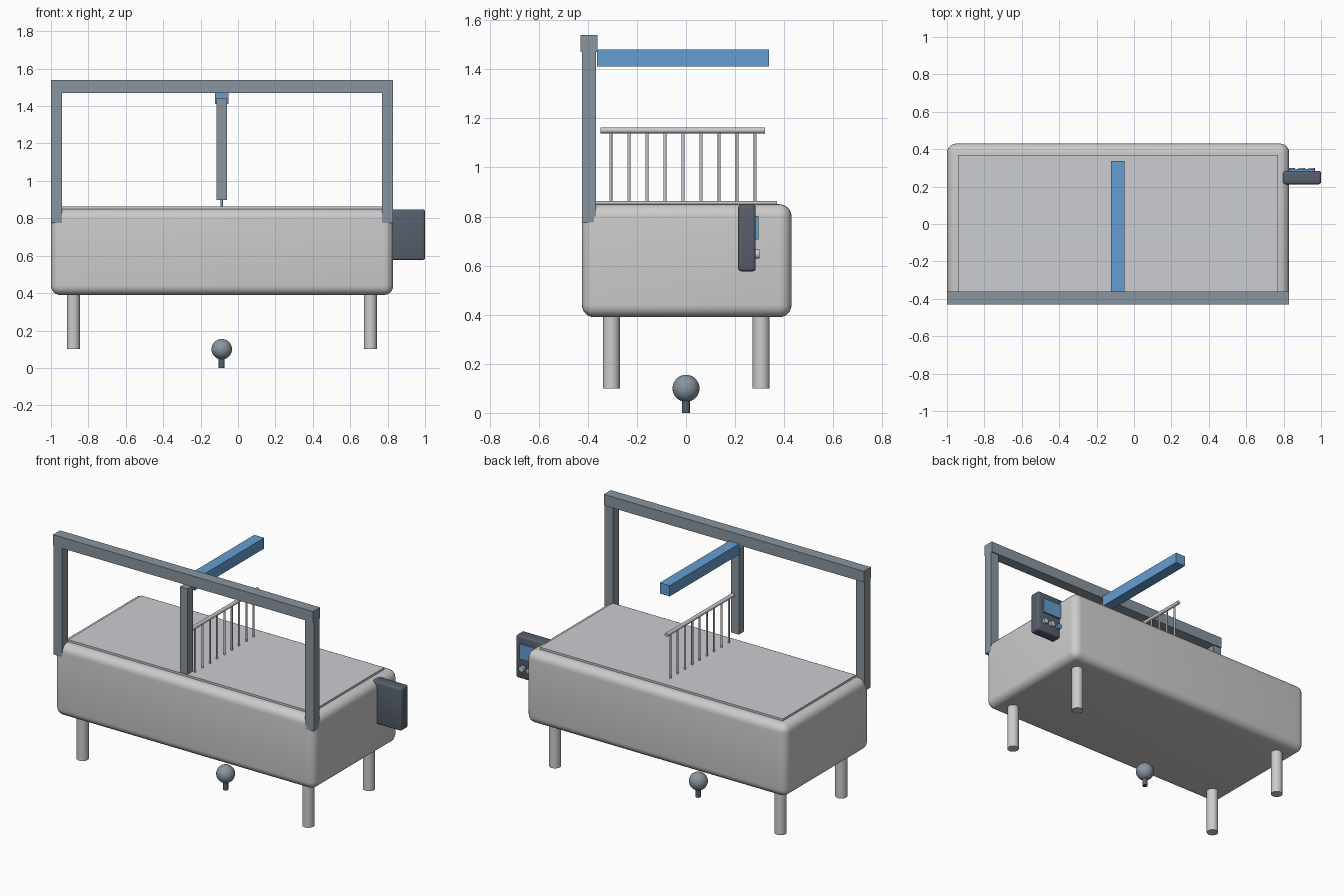
import bpy
import bmesh
from math import pi
from mathutils import Matrix, Vector

if "Cube" in bpy.data.objects:
    bpy.data.objects.remove(bpy.data.objects["Cube"], do_unlink=True)


def material(name, r, g, b):
    m = bpy.data.materials.new(name)
    m.use_nodes = True
    m.diffuse_color = (r, g, b, 1)
    m.node_tree.nodes["Principled BSDF"].inputs["Base Color"].default_value = (r, g, b, 1)
    return m


shell = material("light grey", 0.60, 0.60, 0.60)
panel = material("cool light grey", 0.60, 0.61, 0.64)
steel = material("slate grey", 0.25, 0.30, 0.35)
blue = material("blue", 0.13, 0.34, 0.65)
dark = material("dark grey", 0.095, 0.115, 0.15)


def finish(bm, name, mat, smooth=True):
    mesh = bpy.data.meshes.new(name)
    bm.to_mesh(mesh)
    bm.free()
    mesh.materials.append(mat)
    ob = bpy.data.objects.new(name, mesh)
    bpy.context.collection.objects.link(ob)
    if smooth:
        bpy.ops.object.select_all(action="DESELECT")
        ob.select_set(True)
        bpy.context.view_layer.objects.active = ob
        bpy.ops.object.shade_smooth_by_angle(angle=pi / 5)
    return ob


def box(name, mat, lo, hi, bevel=0, segments=3):
    lo, hi = Vector(lo), Vector(hi)
    bm = bmesh.new()
    bmesh.ops.create_cube(bm, size=1, matrix=Matrix.Translation((lo + hi) / 2) @ Matrix.Diagonal((*(hi - lo), 1)))
    if bevel:
        bmesh.ops.bevel(bm, geom=bm.edges[:], offset=bevel, segments=segments, profile=0.5, affect="EDGES")
    return finish(bm, name, mat, bevel > 0)


def rod(name, mat, start, end, radius, sides=24):
    start, end = Vector(start), Vector(end)
    axis = end - start
    turn = axis.to_track_quat("Z", "Y").to_matrix().to_4x4()
    bm = bmesh.new()
    bmesh.ops.create_cone(bm, cap_ends=True, segments=sides, radius1=radius, radius2=radius,
                          depth=axis.length, matrix=Matrix.Translation((start + end) / 2) @ turn)
    return finish(bm, name, mat)


mid = -0.087  # centre line of the tank

# Rounded tank and raised lid
box("tank_body", shell, (-1, -0.424, 0.39), (0.83, 0.43, 0.85), 0.05, 6)
box("tank_lid", panel, (-0.94, -0.364, 0.84), (0.77, 0.37, 0.863))

# Four legs
for side, x in (("right", -0.88), ("left", 0.708)):
    for end, y in (("front", -0.304), ("back", 0.306)):
        rod(f"{end}_{side}_leg", shell, (x, y, 0.1), (x, y, 0.42), 0.035, 32)

# Overhead frame
for side, x in (("right", -1), ("left", 0.77)):
    box(f"{side}_frame_post", steel, (x, -0.424, 0.775), (x + 0.06, -0.367, 1.48))
box("frame_top_beam", steel, (-1, -0.43, 1.47), (0.83, -0.36, 1.54))
box("hanging_post", steel, (mid - 0.027, -0.422, 0.897), (mid + 0.027, -0.368, 1.443))
box("blue_arm", blue, (mid - 0.035, -0.363, 1.412), (mid + 0.035, 0.338, 1.48))

# Comb of thin rods under a rail
rod("comb_rail", panel, (mid, -0.348, 1.151), (mid, 0.322, 1.151), 0.012, 16)
for i in range(9):
    y = -0.306 + i * 0.0735
    rod(f"comb_rod_{i + 1}", panel, (mid, y, 0.86), (mid, y, 1.15), 0.006, 12)

# Control box with screen and buttons on its back face
box("control_box", dark, (0.79, 0.212, 0.577), (1, 0.284, 0.848), 0.012)
box("control_screen", blue, (0.83, 0.28, 0.707), (0.965, 0.295, 0.802))
for i, mat in enumerate((panel, panel, blue)):
    x = 0.95 - i * 0.053
    rod(f"control_button_{i + 1}", mat, (x, 0.28, 0.647), (x, 0.3, 0.647), 0.018)

# Drain ball on a short stem
bm = bmesh.new()
bmesh.ops.create_uvsphere(bm, u_segments=32, v_segments=16, radius=0.055,
                          matrix=Matrix.Translation((mid, 0, 0.1)))
finish(bm, "drain_ball", steel)
rod("drain_stem", dark, (mid, 0, 0), (mid, 0, 0.07), 0.016)
